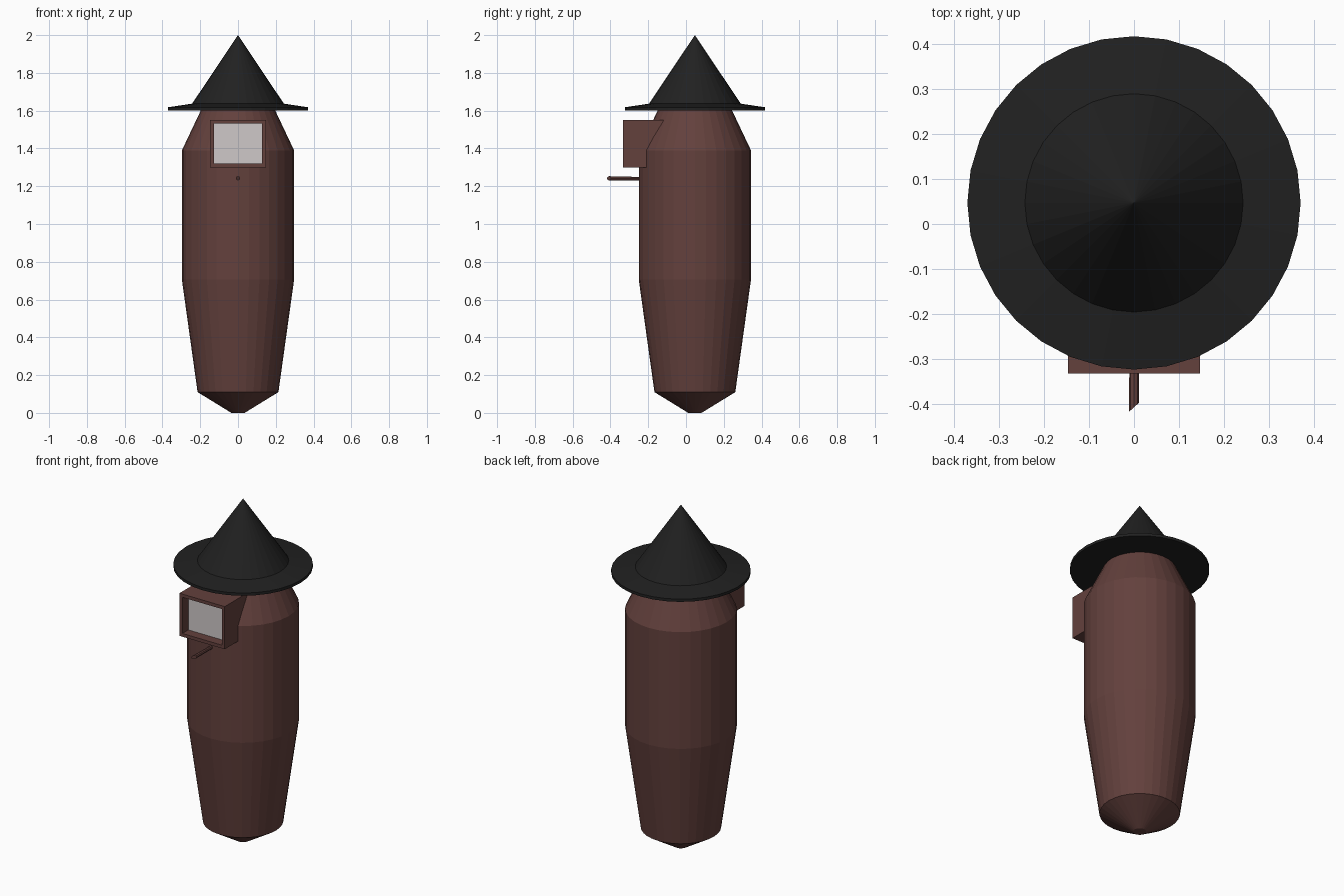
import bpy, bmesh, math

if "Cube" in bpy.data.objects:
    bpy.data.objects.remove(bpy.data.objects["Cube"])

CY = 0.047   # y of the upright axis
SIDES = 32


def material(name, rgb):
    m = bpy.data.materials.new(name)
    m.diffuse_color = (*rgb, 1)
    m.use_nodes = True
    m.node_tree.nodes["Principled BSDF"].inputs["Base Color"].default_value = m.diffuse_color
    return m


def finish(bm, name, mat):
    bmesh.ops.recalc_face_normals(bm, faces=bm.faces)
    me = bpy.data.meshes.new(name)
    bm.to_mesh(me)
    bm.free()
    me.materials.append(mat)
    ob = bpy.data.objects.new(name, me)
    bpy.context.collection.objects.link(ob)
    return ob


def lathe(name, profile, mat):
    """Revolve (radius, z) points; the ends are capped or meet in a point."""
    bm = bmesh.new()
    rings = []
    for r, z in profile:
        n = SIDES if r > 0 else 1
        rings.append([bm.verts.new((r * math.sin(2 * math.pi * i / SIDES),
                                    CY - r * math.cos(2 * math.pi * i / SIDES), z))
                      for i in range(n)])
    for a, b in zip(rings, rings[1:]):
        for i in range(SIDES):
            j = (i + 1) % SIDES
            if len(b) == 1:
                bm.faces.new((a[i], a[j], b[0]))
            else:
                bm.faces.new((a[i], a[j], b[j], b[i]))
    for ring in (rings[0], rings[-1]):
        if len(ring) > 1:
            bm.faces.new(ring)
    return finish(bm, name, mat)


brown = material("brown", (0.125, 0.052, 0.046))
black = material("black", (0.015, 0.015, 0.015))
pale = material("pale", (0.62, 0.58, 0.58))

# Tapered body and pointed hat with a brim
lathe("body", [(0.035, 0), (0.214, 0.11), (0.297, 0.705),
               (0.297, 1.39), (0.195, 1.605)], brown)
lathe("hat", [(0.371, 1.602), (0.371, 1.618), (0.243, 1.637), (0, 2.0)], black)

# Window box: side profile (y, z) extruded across x, then a recessed front
W, FRONT = 0.147, -0.333
bm = bmesh.new()
side = [(FRONT, 1.30), (-0.205, 1.30), (-0.205, 1.39), (-0.118, 1.55), (FRONT, 1.55)]
face = bm.faces.new([bm.verts.new((-W, y, z)) for y, z in side])
ext = bmesh.ops.extrude_face_region(bm, geom=[face])
bmesh.ops.translate(bm, vec=(2 * W, 0, 0),
                    verts=[v for v in ext["geom"] if isinstance(v, bmesh.types.BMVert)])
bmesh.ops.recalc_face_normals(bm, faces=bm.faces)
bm.normal_update()
front = next(f for f in bm.faces if f.normal.y < -0.9)
bmesh.ops.inset_region(bm, faces=[front], thickness=0.027)
ext = bmesh.ops.extrude_discrete_faces(bm, faces=[front])
pane = ext["faces"][0]
bmesh.ops.translate(bm, vec=(0, 0.055, 0), verts=pane.verts)
pane.material_index = 1
box = finish(bm, "window_box", brown)
box.data.materials.append(pale)

# Thin perch with a slanted tip
bm = bmesh.new()
root, tip = [], []
for i in range(8):
    a = 2 * math.pi * i / 8
    c, s = math.cos(a), math.sin(a)
    root.append(bm.verts.new((0.010 * c, -0.24, 1.24 + 0.009 * s)))
    tip.append(bm.verts.new((0.011 * c, -0.408 + 0.010 * c, 1.242 + 0.011 * s)))
for i in range(8):
    j = (i + 1) % 8
    bm.faces.new((root[i], root[j], tip[j], tip[i]))
bm.faces.new(root)
bm.faces.new(tip)
finish(bm, "perch", brown)
